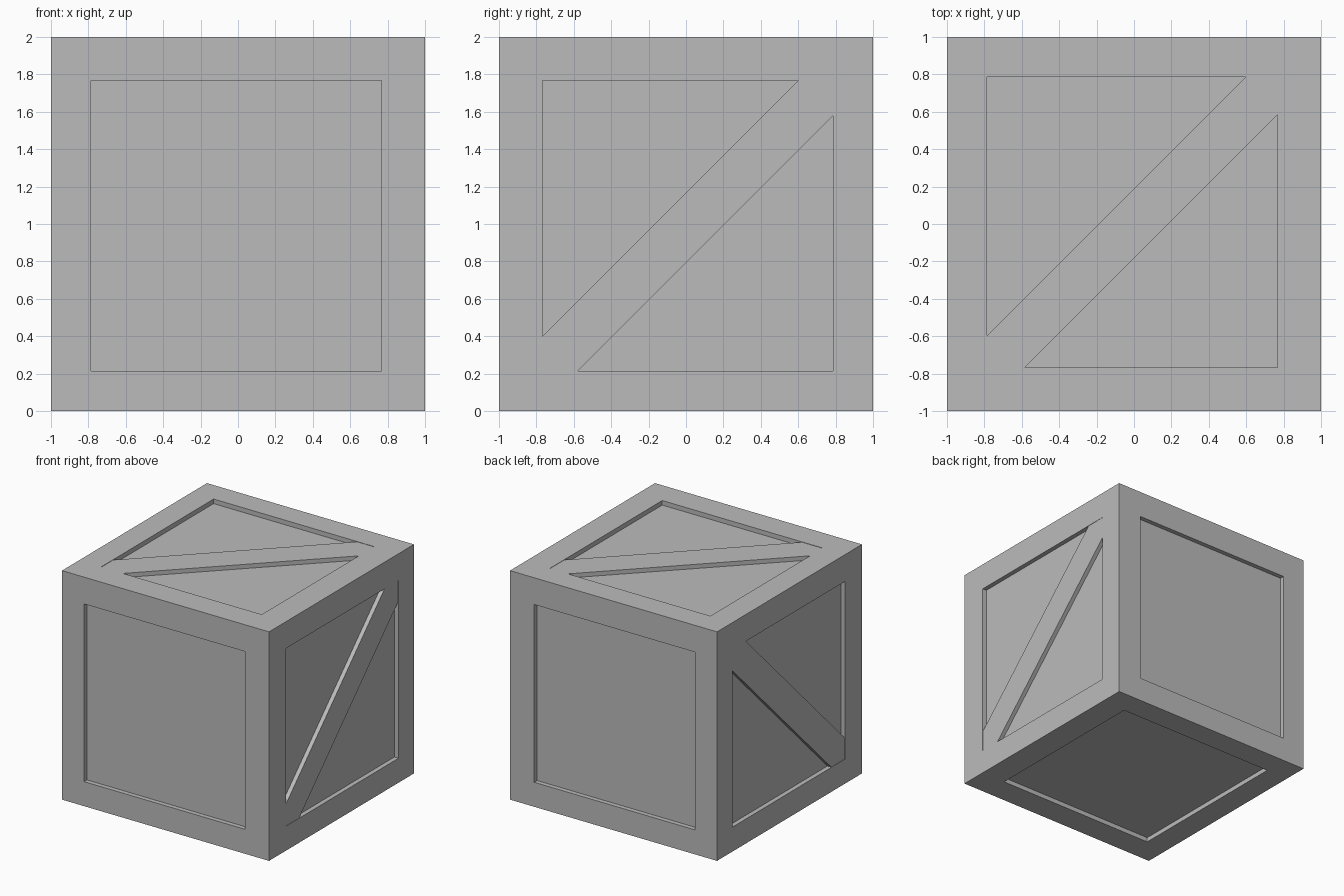
import bpy
import bmesh
from mathutils import Vector

cube = bpy.data.objects.get("Cube")
if cube:
    bpy.data.objects.remove(cube, do_unlink=True)

GREY = 0.5
HALF = 0.776                          # half width of each recessed panel
DEPTH = 0.04                          # how far the panels sit in
SHIFT = Vector((-0.01, 0.01, -0.01))  # panels sit slightly off centre
CENTRE = Vector((0, 0, 1))

mat = bpy.data.materials.new("crate grey")
mat.use_nodes = True
mat.diffuse_color = (GREY, GREY, GREY, 1)
mat.node_tree.nodes["Principled BSDF"].inputs["Base Color"].default_value = (GREY, GREY, GREY, 1)


def make_object(name, bm):
    bmesh.ops.recalc_face_normals(bm, faces=bm.faces[:])
    mesh = bpy.data.meshes.new(name)
    bm.to_mesh(mesh)
    bm.free()
    mesh.materials.append(mat)
    obj = bpy.data.objects.new(name, mesh)
    obj.location = CENTRE
    bpy.context.collection.objects.link(obj)


# Crate body: a cube with a sunken panel in every side
bm = bmesh.new()
bmesh.ops.create_cube(bm, size=2)
sides = bm.faces[:]
bmesh.ops.inset_individual(bm, faces=sides, thickness=1 - HALF, use_even_offset=True)
for face in sides:
    normal = face.normal.copy()
    offset = SHIFT - normal * SHIFT.dot(normal)
    for vert in face.verts:
        vert.co += offset
bmesh.ops.inset_individual(bm, faces=sides, thickness=0, depth=-DEPTH)
make_object("crate_body", bm)


# Diagonal braces: six-sided plates from corner to corner,
# with the width above and below the diagonal measured along the rim
def brace(name, axis, sign, above, below):
    outline = [(-HALF, -HALF), (below - HALF, -HALF), (HALF, HALF - below),
               (HALF, HALF), (HALF - above, HALF), (-HALF, above - HALF)]
    offset = SHIFT.copy()
    offset[axis] = 0
    bm = bmesh.new()
    verts = []
    for u, v in outline:
        point = [u, v]
        point.insert(axis, sign * (1 - DEPTH))
        verts.append(bm.verts.new(Vector(point) + offset))
    base = bm.faces.new(verts)
    top = bmesh.ops.extrude_face_region(bm, geom=[base], use_keep_orig=True)
    raised = [g for g in top["geom"] if isinstance(g, bmesh.types.BMVert)]
    lift = Vector()
    lift[axis] = sign * (DEPTH - 0.003)
    bmesh.ops.translate(bm, verts=raised, vec=lift)
    make_object(name, bm)


brace("left_brace", 0, 1, 0.186, 0.186)
brace("right_brace", 0, -1, 0.186, 0.186)
brace("top_brace", 2, 1, 0.168, 0.203)
